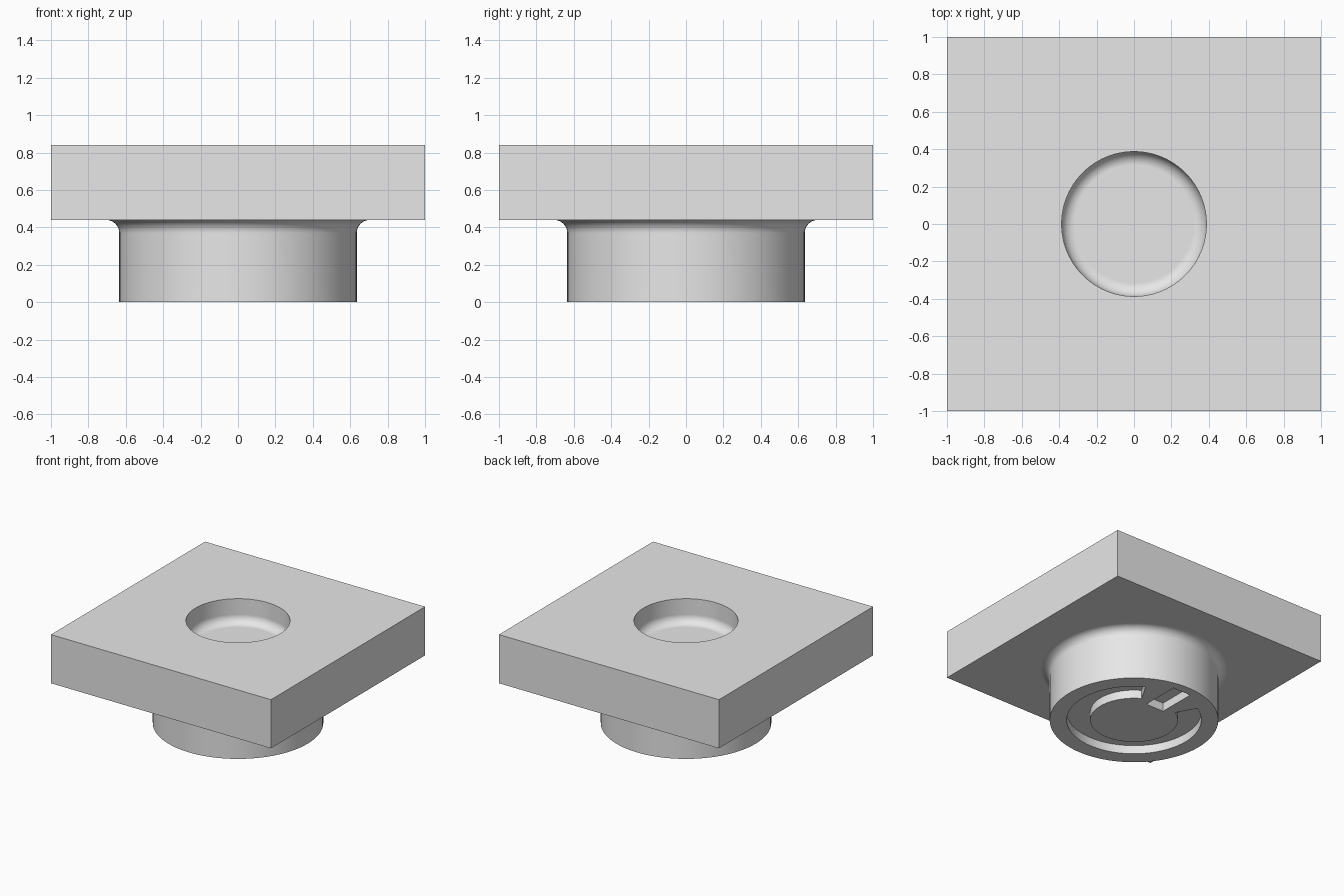
import bpy, bmesh, math
from mathutils import Vector

if "Cube" in bpy.data.objects:
    bpy.data.objects.remove(bpy.data.objects["Cube"])

SEGS = 96
grey = bpy.data.materials.new("light grey")
grey.diffuse_color = (0.8, 0.8, 0.8, 1)
grey.use_nodes = True
grey.node_tree.nodes["Principled BSDF"].inputs["Base Color"].default_value = grey.diffuse_color


def to_object(name, bm):
    bmesh.ops.remove_doubles(bm, verts=bm.verts, dist=1e-5)
    bmesh.ops.recalc_face_normals(bm, faces=bm.faces)
    me = bpy.data.meshes.new(name)
    bm.to_mesh(me)
    bm.free()
    ob = bpy.data.objects.new(name, me)
    me.materials.append(grey)
    bpy.context.collection.objects.link(ob)
    return ob


def box(name, x0, x1, y0, y1, z0, z1):
    bm = bmesh.new()
    bmesh.ops.create_cube(bm, size=1)
    for v in bm.verts:
        v.co = ((x0 + x1) / 2 + v.co.x * (x1 - x0),
                (y0 + y1) / 2 + v.co.y * (y1 - y0),
                (z0 + z1) / 2 + v.co.z * (z1 - z0))
    return to_object(name, bm)


def rings(bm, profile, angles, closed):
    """Solid of revolution through the given angles; profile is a closed loop of (r, z)."""
    rows = [[bm.verts.new((r * math.cos(a), r * math.sin(a), z)) for r, z in profile]
            for a in angles]
    n, m = len(rows), len(profile)
    for i in range(n if closed else n - 1):
        a, b = rows[i], rows[(i + 1) % n]
        for j in range(m if not closed else m - 1):
            k = (j + 1) % m
            bm.faces.new((a[j], b[j], b[k], a[k]))
    # flat caps: discs for a full turn, end faces for a partial one
    if closed:
        bm.faces.new([r[0] for r in rows])
        bm.faces.new([r[-1] for r in rows])
    else:
        bm.faces.new(rows[0])
        bm.faces.new(rows[-1])


def turned(name, profile):
    bm = bmesh.new()
    rings(bm, profile, [2 * math.pi * i / SEGS for i in range(SEGS)], True)
    return to_object(name, bm)


def arc(cx, cz, r, a0, a1, n=8):
    return [(cx + r * math.cos(math.radians(a0 + (a1 - a0) * i / n)),
             cz + r * math.sin(math.radians(a0 + (a1 - a0) * i / n))) for i in range(n + 1)]


# Square plate
body = box("button_body", -1, 1, -1, 1, 0.44, 0.84)

# Round stem flaring into the plate
stem = turned("stem", [(0.635, 0)] + arc(0.705, 0.37, 0.07, 180, 90) + [(0.705, 0.5)])

# Round dish with a rounded floor edge
dish = turned("dish_cutter", arc(0.317, 0.71, 0.07, -90, 0) + [(0.387, 0.95)])

# Broken ring groove and slot in the underside
bm = bmesh.new()
rings(bm, [(0.33, -0.1), (0.507, -0.1), (0.507, 0.07), (0.33, 0.07)],
      [math.radians(120 + 300 * i / 80) for i in range(81)], False)
groove = to_object("groove_cutter", bm)
slot = box("slot_cutter", -0.082, 0.082, 0.243, 0.56, -0.1, 0.07)

# Combine into one clean solid
helpers = [(stem, 'UNION'), (dish, 'DIFFERENCE'), (groove, 'DIFFERENCE'), (slot, 'DIFFERENCE')]
for ob, op in helpers:
    ob.hide_render = True
    mod = body.modifiers.new(ob.name, 'BOOLEAN')
    mod.object, mod.operation, mod.solver = ob, op, 'EXACT'
bpy.context.view_layer.update()
mesh = bpy.data.meshes.new_from_object(body.evaluated_get(bpy.context.evaluated_depsgraph_get()))
body.modifiers.clear()
body.data = mesh
for ob, _ in helpers:
    bpy.data.objects.remove(ob)

# Smooth rounds, crisp edges
bpy.ops.object.select_all(action='DESELECT')
body.select_set(True)
bpy.context.view_layer.objects.active = body
bpy.ops.object.shade_smooth_by_angle(angle=math.radians(30))
wn = body.modifiers.new("weighted_normals", 'WEIGHTED_NORMAL')
wn.keep_sharp = True
